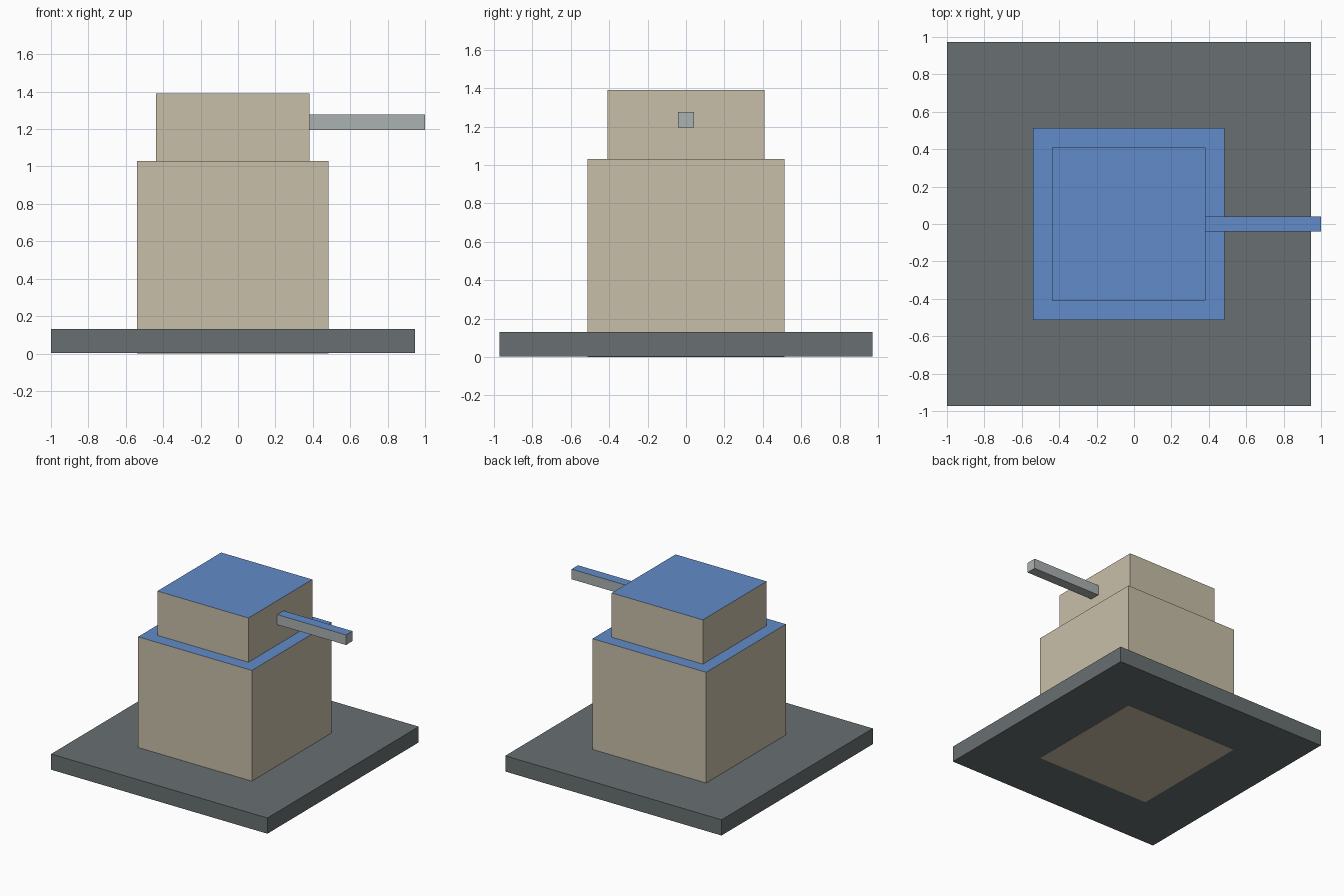
import bpy
import bmesh

cube = bpy.data.objects.get("Cube")
if cube:
    bpy.data.objects.remove(cube, do_unlink=True)


def material(name, rgb):
    mat = bpy.data.materials.new(name)
    mat.use_nodes = True
    mat.diffuse_color = (*rgb, 1)
    mat.node_tree.nodes["Principled BSDF"].inputs["Base Color"].default_value = (*rgb, 1)
    return mat


slate = material("slate_grey", (0.14, 0.16, 0.165))
tan = material("tan", (0.58, 0.52, 0.40))
steel = material("light_grey", (0.41, 0.44, 0.44))
blue = material("blue", (0.12, 0.26, 0.58))


def box(name, x, half_y, z, side, top):
    """Box spanning x and z ranges, with its upward face in the top material."""
    mesh = bpy.data.meshes.new(name)
    bm = bmesh.new()
    bmesh.ops.create_cube(bm, size=1)
    for v in bm.verts:
        v.co = (x[v.co.x > 0], half_y if v.co.y > 0 else -half_y, z[v.co.z > 0])
    bm.normal_update()
    for f in bm.faces:
        f.material_index = 1 if f.normal.z > 0.5 else 0
    bm.to_mesh(mesh)
    bm.free()
    mesh.materials.append(side)
    mesh.materials.append(top)
    obj = bpy.data.objects.new(name, mesh)
    bpy.context.collection.objects.link(obj)
    return obj


# Ground slab, lifted a hair so the body's underside shows through it
box("base_slab", (-1, 0.945), 0.972, (0.002, 0.13), slate, slate)
# Stacked tower with blue tops
box("lower_body", (-0.54, 0.483), 0.512, (0, 1.03), tan, blue)
box("upper_body", (-0.438, 0.381), 0.41, (1.03, 1.39), tan, blue)
# Bar sticking out of the left side
box("side_bar", (0.381, 1), 0.041, (1.195, 1.277), steel, blue)
